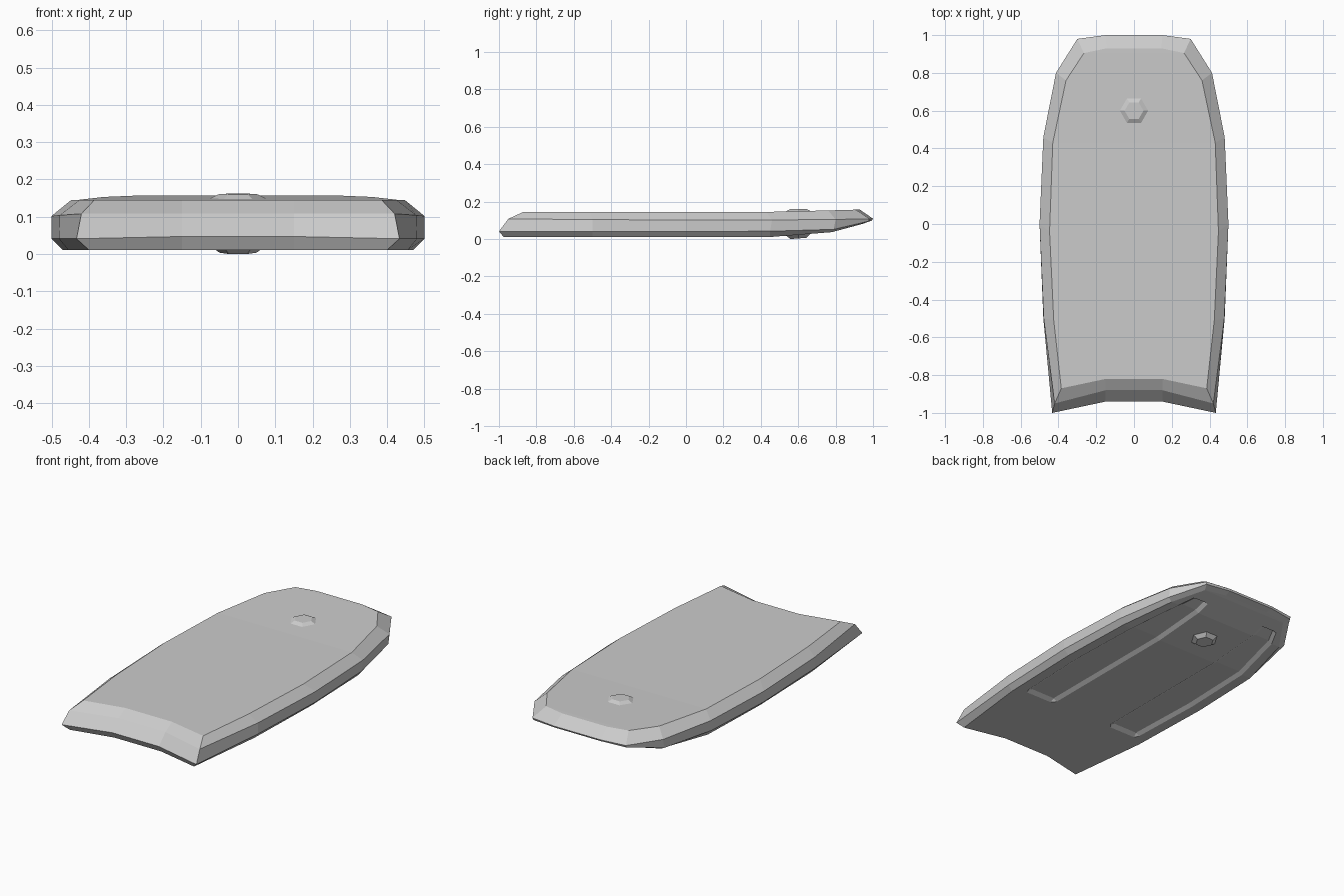
import bpy, bmesh, math
from mathutils import Matrix, Vector

cube = bpy.data.objects.get("Cube")
if cube:
    bpy.data.objects.remove(cube, do_unlink=True)

grey = bpy.data.materials.new("plain_grey")
grey.use_nodes = True
COLOUR = (0.6, 0.6, 0.6, 1)
grey.diffuse_color = COLOUR
grey.node_tree.nodes["Principled BSDF"].inputs["Base Color"].default_value = COLOUR


def finish(name, bm):
    bmesh.ops.recalc_face_normals(bm, faces=bm.faces)
    mesh = bpy.data.meshes.new(name)
    bm.to_mesh(mesh)
    bm.free()
    mesh.materials.append(grey)
    obj = bpy.data.objects.new(name, mesh)
    bpy.context.collection.objects.link(obj)
    return obj


# Half outlines from nose to tail notch: deck edge, upper rail, lower rail, bottom edge
RINGS = [
    [(.145, .93, .157), (.265, .905, .157), (.36, .76, .153), (.43, .43, .145),
     (.447, -.04, .145), (.425, -.51, .145), (.385, -.87, .145), (.15, -.82, .145)],
    [(.15, 1, .109), (.3, .98, .108), (.413, .8, .105), (.48, .46, .102),
     (.5, 0, .102), (.478, -.5, .104), (.42, -.95, .108), (.15, -.88, .108)],
    [(.15, .995, .099), (.298, .975, .095), (.413, .79, .052), (.48, .45, .042),
     (.5, 0, .041), (.48, -.5, .041), (.433, -1, .041), (.15, -.94, .047)],
    [(.145, .96, .087), (.28, .94, .08), (.385, .78, .037), (.455, .45, .011),
     (.47, 0, .011), (.455, -.5, .011), (.4, -.975, .011), (.15, -.92, .011)],
]


# Board body: mirrored outline rings bridged by the rails
bm = bmesh.new()
rings = []
for half in RINGS:
    left = [bm.verts.new(p) for p in half]
    right = [bm.verts.new((-x, y, z)) for x, y, z in half]
    rings.append((left, right, left + right[::-1]))
for a, b in zip(rings, rings[1:]):
    a, b = a[2], b[2]
    for i in range(len(a)):
        j = (i + 1) % len(a)
        bm.faces.new((a[i], a[j], b[j], b[i]))

# Deck and bottom: strips across, with one face around the tail notch
for left, right, loop in (rings[0], rings[-1]):
    for i in range(5):
        bm.faces.new((left[i], left[i + 1], right[i + 1], right[i]))
    bm.faces.new(left[5:] + right[5:][::-1])
board = finish("board", bm)


# Bottom channels: cutters that follow the curve of the bottom
def channel_cutter(name, side):
    rows = [(-.46, .41, .011, 0), (-.43, .40, .011, 1), (0, .415, .011, 1),
            (.45, .40, .011, 1), (.78, .335, .037, 1), (.86, .30, .0585, 1),
            (.865, .30, .06, 0)]
    bm = bmesh.new()
    sections = []
    for y, outer, z, deep in rows:
        roof = z + (.014 if deep else -.002)
        pts = [(.19, z - .03), (.19, z - .002), (.215, roof),
               (outer - .025, roof), (outer, z - .002), (outer, z - .03)]
        sections.append([bm.verts.new((side * x, y, h)) for x, h in pts])
    for a, b in zip(sections, sections[1:]):
        for i in range(len(a)):
            j = (i + 1) % len(a)
            bm.faces.new((a[i], a[j], b[j], b[i]))
    bm.faces.new(sections[0])
    bm.faces.new(sections[-1])
    bmesh.ops.triangulate(bm, faces=bm.faces)
    cutter = finish(name, bm)
    cutter.hide_render = True
    cutter.hide_set(True)
    cutter.display_type = "WIRE"
    return cutter


cutters = [channel_cutter("channel_cutter_left", 1),
           channel_cutter("channel_cutter_right", -1)]
for cutter in cutters:
    mod = board.modifiers.new("channel", "BOOLEAN")
    mod.operation = "DIFFERENCE"
    mod.solver = "EXACT"
    mod.object = cutter

# Bake the cuts and drop the helpers
graph = bpy.context.evaluated_depsgraph_get()
cut_mesh = bpy.data.meshes.new_from_object(board.evaluated_get(graph))
board.modifiers.clear()
board.data = cut_mesh
for cutter in cutters:
    bpy.data.objects.remove(cutter, do_unlink=True)


# Leash plug: a six-sided bevelled button on each face of the board
def plug(name, z, height, tilt):
    bm = bmesh.new()
    depth = .02
    sign = math.copysign(1, height)
    place = Matrix.Translation(Vector((0, .6, z))) @ Matrix.Rotation(tilt, 4, "X")
    bmesh.ops.create_cone(bm, cap_ends=True, segments=6, radius1=.075, radius2=.05,
                          depth=abs(height))
    bmesh.ops.rotate(bm, verts=bm.verts, matrix=Matrix.Rotation(math.pi / 6, 3, "Z"))
    if max(v.co.x for v in bm.verts) < .07:
        bmesh.ops.rotate(bm, verts=bm.verts, matrix=Matrix.Rotation(math.pi / 6, 3, "Z"))
    for v in bm.verts:
        v.co.z = sign * (v.co.z + abs(height) / 2)
    bm.transform(place)
    finish(name, bm)


plug("leash_plug_top", .149, .012, .02)
plug("leash_plug_bottom", .023, -.0195, .078)
